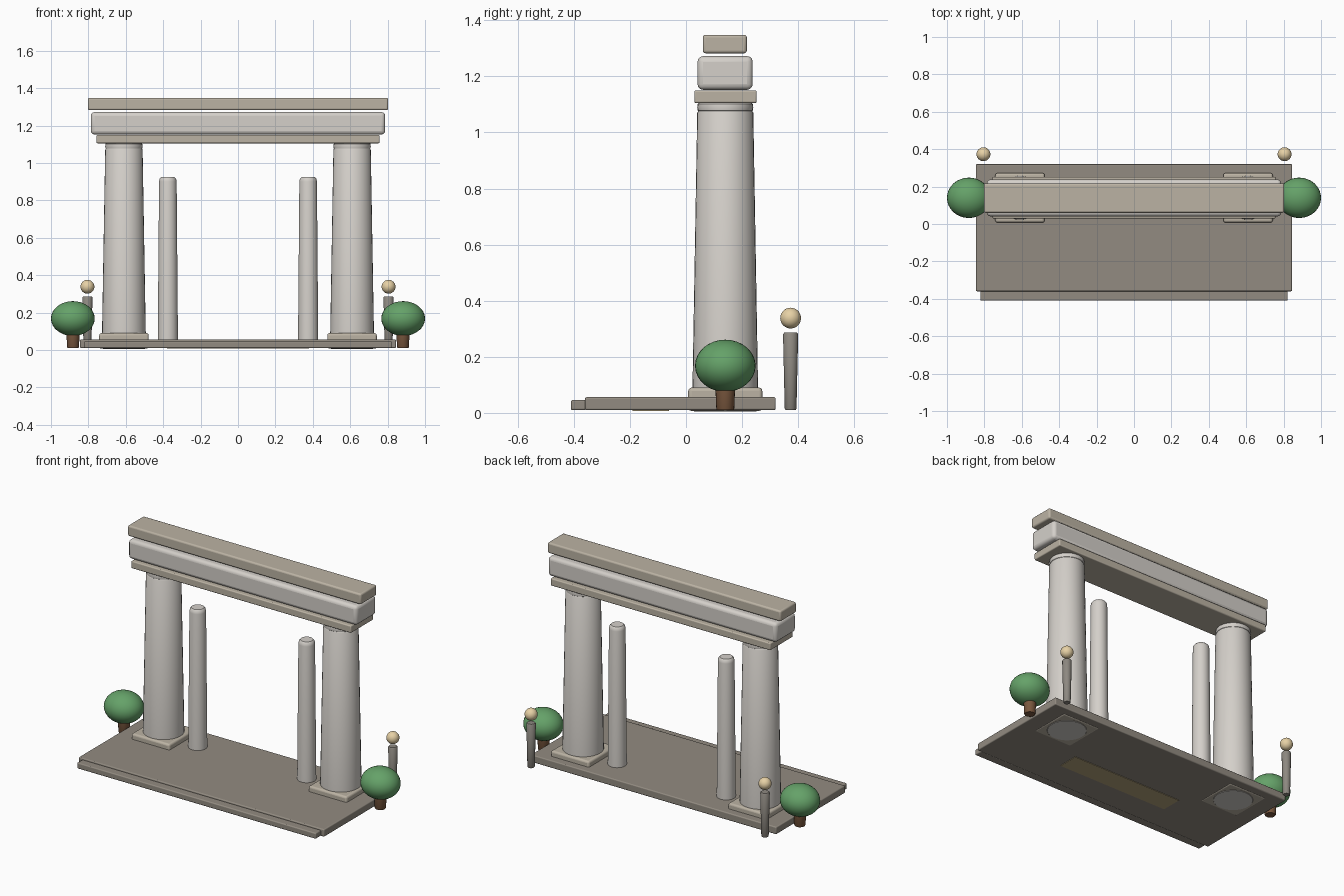
import bpy, math

if "Cube" in bpy.data.objects:
    bpy.data.objects.remove(bpy.data.objects["Cube"])

def mat(name, rgb):
    m = bpy.data.materials.new(name)
    m.diffuse_color = (*rgb, 1)
    m.use_nodes = True
    m.node_tree.nodes["Principled BSDF"].inputs["Base Color"].default_value = m.diffuse_color
    return m

STONE = mat("pale_stone", (0.66, 0.63, 0.59))
TRIM = mat("trim_stone", (0.50, 0.45, 0.37))
DARK = mat("paving_stone", (0.29, 0.26, 0.22))
POST = mat("post_stone", (0.27, 0.25, 0.22))
LEAF = mat("leaf", (0.13, 0.36, 0.14))
BARK = mat("bark", (0.20, 0.10, 0.05))
LAMP = mat("lamp", (0.80, 0.64, 0.38))
PANEL = mat("panel", (0.45, 0.36, 0.2))

def finish(ob, name, m, angle=35):
    ob.name = name
    ob.data.materials.append(m)
    bpy.ops.object.shade_smooth_by_angle(angle=math.radians(angle))
    return ob

def box(name, lo, hi, m, bevel=0.006):
    bpy.ops.mesh.primitive_cube_add(size=1, location=[(a + b) / 2 for a, b in zip(lo, hi)])
    ob = bpy.context.object
    ob.scale = [b - a for a, b in zip(lo, hi)]
    bpy.ops.object.transform_apply(location=False, rotation=False, scale=True)
    if bevel:
        mod = ob.modifiers.new("bevel", 'BEVEL')
        mod.width, mod.segments = bevel, 3
    return finish(ob, name, m)

def lathe(name, x, y, profile, m, n=32):
    # closed solid of revolution from (radius, z) pairs
    verts = [(r * math.cos(2 * math.pi * i / n), r * math.sin(2 * math.pi * i / n), z)
             for r, z in profile for i in range(n)]
    faces = [(k * n + i, k * n + (i + 1) % n, (k + 1) * n + (i + 1) % n, (k + 1) * n + i)
             for k in range(len(profile) - 1) for i in range(n)]
    faces += [tuple(reversed(range(n))), tuple(range(len(verts) - n, len(verts)))]
    me = bpy.data.meshes.new(name)
    me.from_pydata(verts, [], faces)
    ob = bpy.data.objects.new(name, me)
    bpy.context.collection.objects.link(ob)
    bpy.ops.object.select_all(action='DESELECT')
    bpy.context.view_layer.objects.active = ob
    ob.select_set(True)
    ob.location = (x, y, 0)
    return finish(ob, name, m)

def ball(name, loc, radii, m):
    bpy.ops.mesh.primitive_uv_sphere_add(segments=32, ring_count=16, radius=1, location=loc)
    ob = bpy.context.object
    ob.scale = radii
    bpy.ops.object.transform_apply(location=False, rotation=False, scale=True)
    return finish(ob, name, m, 60)

CY = 0.14  # depth of the colonnade line

# paved platform, front step and the panel set in the underside
box("platform", (-0.845, -0.36, 0.01), (0.845, 0.32, 0.056), DARK)
box("front_step", (-0.822, -0.41, 0.01), (0.822, -0.355, 0.046), DARK)
box("underside_panel", (-0.38, -0.19, 0.007), (0.38, -0.06, 0.03), PANEL, 0)

# stacked entablature
box("lower_lintel", (-0.757, 0.03, 1.105), (0.757, 0.252, 1.15), TRIM)
box("main_beam", (-0.787, 0.041, 1.152), (0.787, 0.238, 1.272), STONE, 0.02)
box("top_cornice", (-0.803, 0.06, 1.282), (0.803, 0.217, 1.348), TRIM, 0.01)

for side, s in (("left", -1), ("right", 1)):
    # main column: plinth, tapered shaft, neck ring
    x = 0.61 * s
    box(side + "_plinth", (x - 0.132, CY - 0.132, 0.007), (x + 0.132, CY + 0.132, 0.09), TRIM, 0.012)
    lathe(side + "_column", x, CY,
          [(0.11, 0.005), (0.117, 0.012), (0.117, 0.085), (0.100, 1.07), (0.094, 1.08)], STONE)
    lathe(side + "_neck_ring", x, CY,
          [(0.09, 1.072), (0.098, 1.078), (0.1, 1.09), (0.098, 1.102), (0.09, 1.108)], STONE)
    # slim inner post
    lathe(side + "_inner_post", 0.375 * s, CY,
          [(0.054, 0.05), (0.047, 0.9), (0.044, 0.915), (0.036, 0.924)], STONE)
    # round tree
    lathe(side + "_tree_trunk", 0.882 * s, CY, [(0.029, 0.01), (0.032, 0.015), (0.036, 0.11)], BARK, 20)
    ball(side + "_tree_crown", (0.883 * s, CY, 0.168), (0.117, 0.108, 0.093), LEAF)
    # garden lantern
    lathe(side + "_lantern_post", 0.805 * s, 0.373,
          [(0.018, 0.01), (0.021, 0.015), (0.027, 0.28), (0.023, 0.286)], POST, 20)
    ball(side + "_lantern_globe", (0.805 * s, 0.373, 0.338), (0.037, 0.037, 0.037), LAMP)
